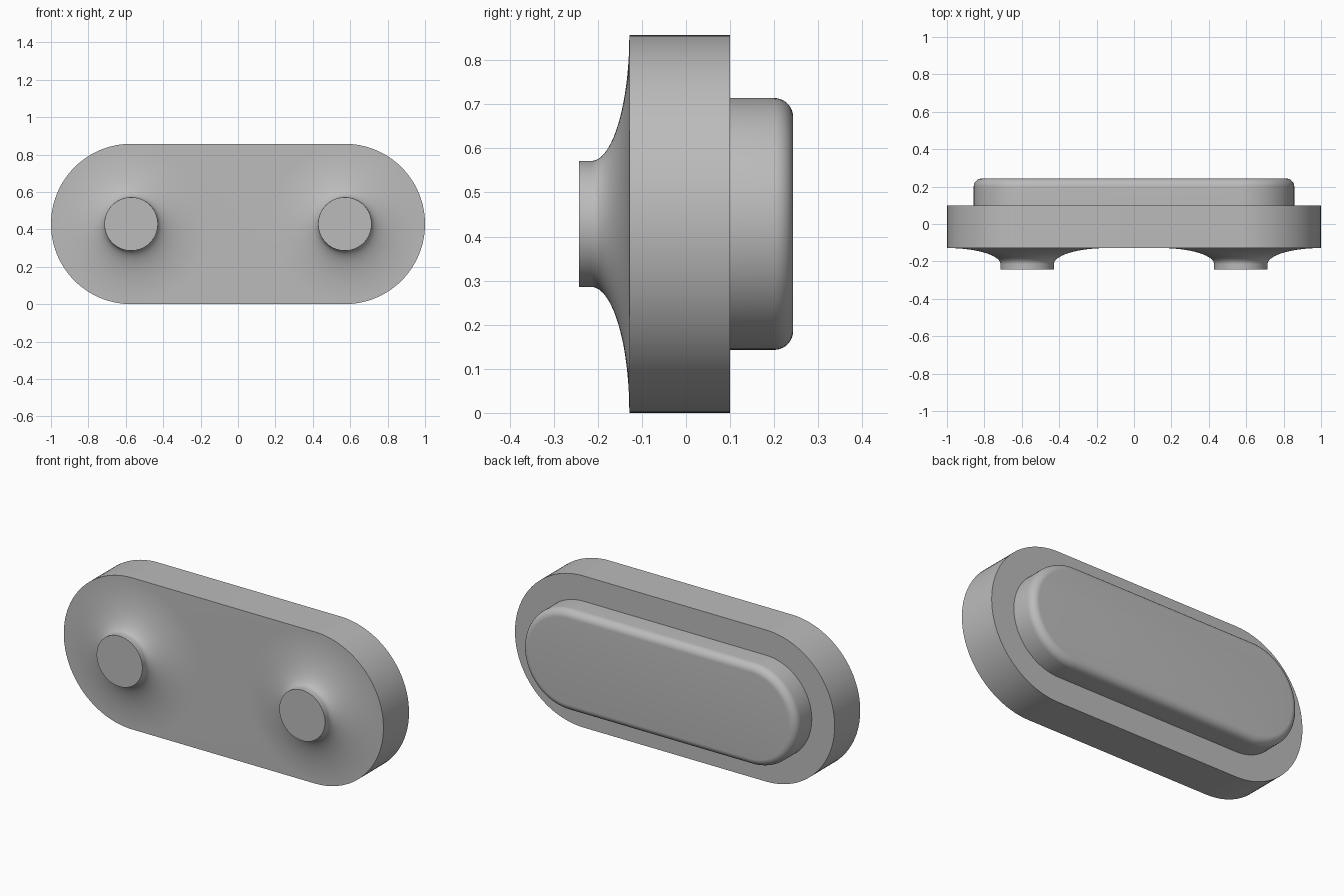
import bpy
import bmesh
from math import sin, cos, pi, radians

cube = bpy.data.objects.get("Cube")
if cube:
    bpy.data.objects.remove(cube, do_unlink=True)

SEG = 48              # segments per half circle
CX = 0.5714           # distance of the end centres from the middle
R = 0.4286            # plate end radius, also its half height
FRONT, BACK = -0.1286, 0.1
PANEL_R, PANEL_END, FILLET = 0.2857, 0.2429, 0.043
PIN_R, PIN_END, PIN_BASE = 0.1429, -0.2429, -0.2145

grey = bpy.data.materials.new("mid grey")
grey.use_nodes = True
colour = (0.5, 0.5, 0.5, 1)
grey.diffuse_color = colour
grey.node_tree.nodes["Principled BSDF"].inputs["Base Color"].default_value = colour


def arc(bm, cx, r, y, start, count):
    """Points on a circle facing the front, starting at an angle."""
    return [bm.verts.new((cx + r * cos(start + pi * i / SEG), y,
                          R + r * sin(start + pi * i / SEG)))
            for i in range(count)]


def stadium(bm, r, y):
    return (arc(bm, CX, r, y, -pi / 2, SEG + 1)
            + arc(bm, -CX, r, y, pi / 2, SEG + 1))


def skin(bm, rings):
    for a, b in zip(rings, rings[1:]):
        for i in range(len(a)):
            j = (i + 1) % len(a)
            bm.faces.new((a[i], a[j], b[j], b[i]))


def finish(bm, name):
    bmesh.ops.remove_doubles(bm, verts=bm.verts, dist=0.00001)
    bmesh.ops.recalc_face_normals(bm, faces=bm.faces)
    mesh = bpy.data.meshes.new(name)
    bm.to_mesh(mesh)
    bm.free()
    mesh.materials.append(grey)
    ob = bpy.data.objects.new(name, mesh)
    bpy.context.collection.objects.link(ob)
    bpy.ops.object.select_all(action='DESELECT')
    ob.select_set(True)
    bpy.context.view_layer.objects.active = ob
    bpy.ops.object.shade_smooth_by_angle(angle=radians(30))


# Plate: rim wall and back face
bm = bmesh.new()
rim = [stadium(bm, R, y) for y in (FRONT, BACK)]
skin(bm, rim)
bm.faces.new(rim[1])

# Flat front between the two flared pins
bm.faces.new(arc(bm, CX, R, FRONT, pi / 2, SEG + 1)
             + arc(bm, -CX, R, FRONT, -pi / 2, SEG + 1))

# Pins with a wide elliptical flare running out to the plate edge
STEPS = 20
profile = [(PIN_R, PIN_END)]
for i in range(STEPS + 1):
    t = pi / 2 * i / STEPS
    profile.append((R - (R - PIN_R) * cos(t),
                    PIN_BASE + (FRONT - PIN_BASE) * sin(t)))
for side in (-1, 1):
    rings = [arc(bm, side * CX, r, y, -pi / 2, 2 * SEG) for r, y in profile]
    skin(bm, rings)
    bm.faces.new(rings[0])
finish(bm, "plate_with_pins")

# Raised rear panel with a rounded edge
bm = bmesh.new()
rings = [stadium(bm, PANEL_R, BACK)]
for i in range(11):
    t = pi / 2 * i / 10
    rings.append(stadium(bm, PANEL_R - FILLET * (1 - cos(t)),
                         PANEL_END - FILLET * (1 - sin(t))))
skin(bm, rings)
bm.faces.new(rings[-1])
finish(bm, "rear_panel")
